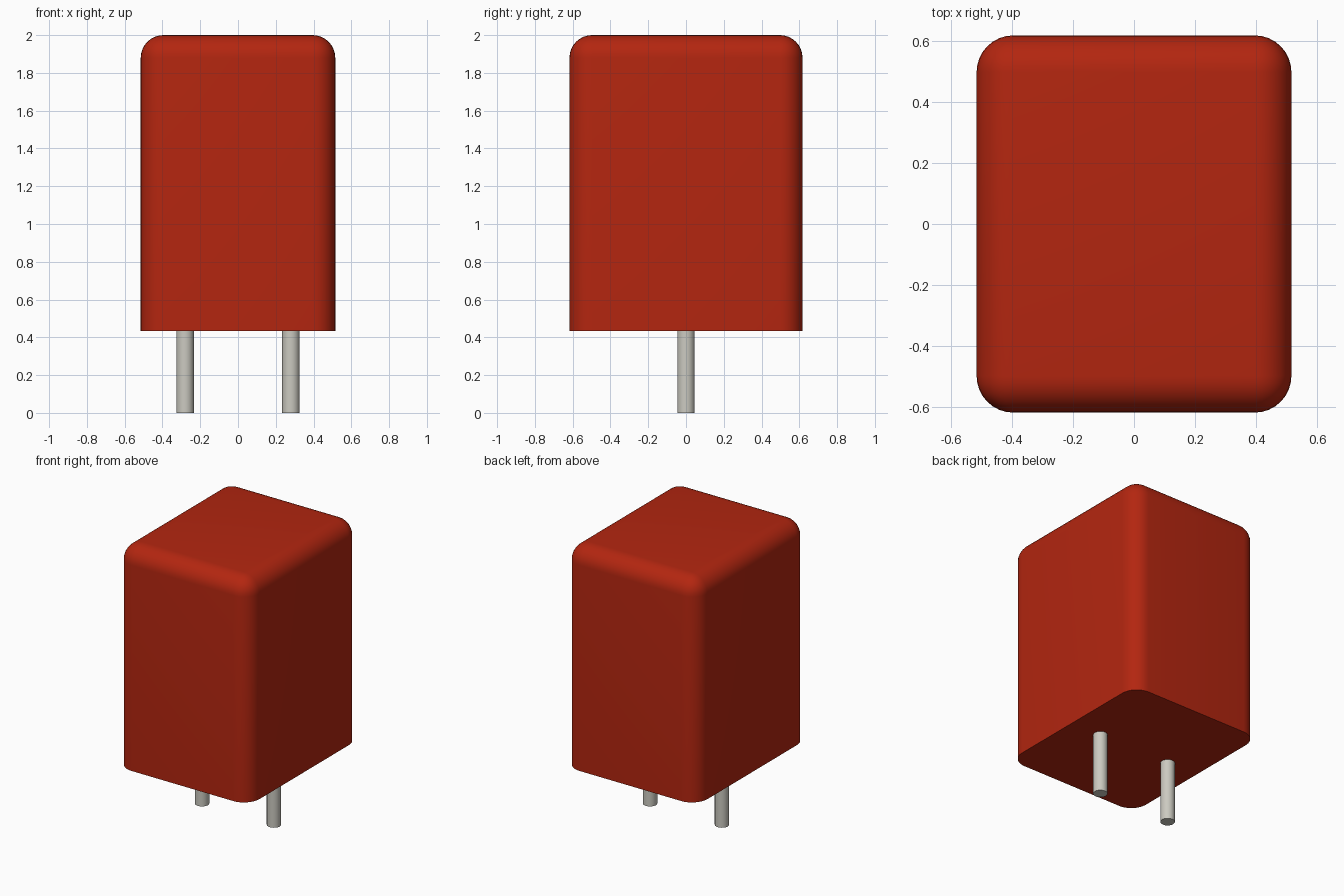
import bpy, bmesh, math

cube = bpy.data.objects.get("Cube")
if cube:
    bpy.data.objects.remove(cube, do_unlink=True)

BODY = (1.03, 1.234, 1.567)   # width, depth, height
BASE_Z = 0.433                # underside of the body
RADIUS = 0.12                 # edge rounding


def material(name, rgb, roughness, metallic=0.0):
    mat = bpy.data.materials.new(name)
    mat.use_nodes = True
    mat.diffuse_color = (*rgb, 1)
    shader = mat.node_tree.nodes["Principled BSDF"]
    shader.inputs["Base Color"].default_value = (*rgb, 1)
    shader.inputs["Roughness"].default_value = roughness
    shader.inputs["Metallic"].default_value = metallic
    return mat


def smooth(obj):
    bpy.ops.object.select_all(action='DESELECT')
    obj.select_set(True)
    bpy.context.view_layer.objects.active = obj
    bpy.ops.object.shade_smooth_by_angle(angle=math.radians(35))


red = material("red plastic", (0.45, 0.019, 0.005), 0.5)
metal = material("tinned metal", (0.60, 0.59, 0.53), 0.4)

# Body: box with rounded top and upright edges, sharp flat underside
bm = bmesh.new()
bmesh.ops.create_cube(bm, size=1)
for v in bm.verts:
    v.co.x *= BODY[0]
    v.co.y *= BODY[1]
    v.co.z = BASE_Z + (v.co.z + 0.5) * BODY[2]
rounded = [e for e in bm.edges if max(v.co.z for v in e.verts) > BASE_Z + 0.01]
bmesh.ops.bevel(bm, geom=rounded, offset=RADIUS, offset_type='OFFSET',
                segments=8, profile=0.5, affect='EDGES')
mesh = bpy.data.meshes.new("body")
bm.to_mesh(mesh)
bm.free()
body = bpy.data.objects.new("body", mesh)
bpy.context.collection.objects.link(body)
mesh.materials.append(red)
smooth(body)

# Pins: two round leads, sunk slightly into the underside
PIN_TOP = BASE_Z + 0.02
for name, x in (("left_pin", 0.28), ("right_pin", -0.28)):
    bpy.ops.mesh.primitive_cylinder_add(vertices=32, radius=0.046, depth=PIN_TOP,
                                        location=(x, 0, PIN_TOP / 2))
    pin = bpy.context.object
    pin.name = pin.data.name = name
    pin.data.materials.append(metal)
    smooth(pin)
